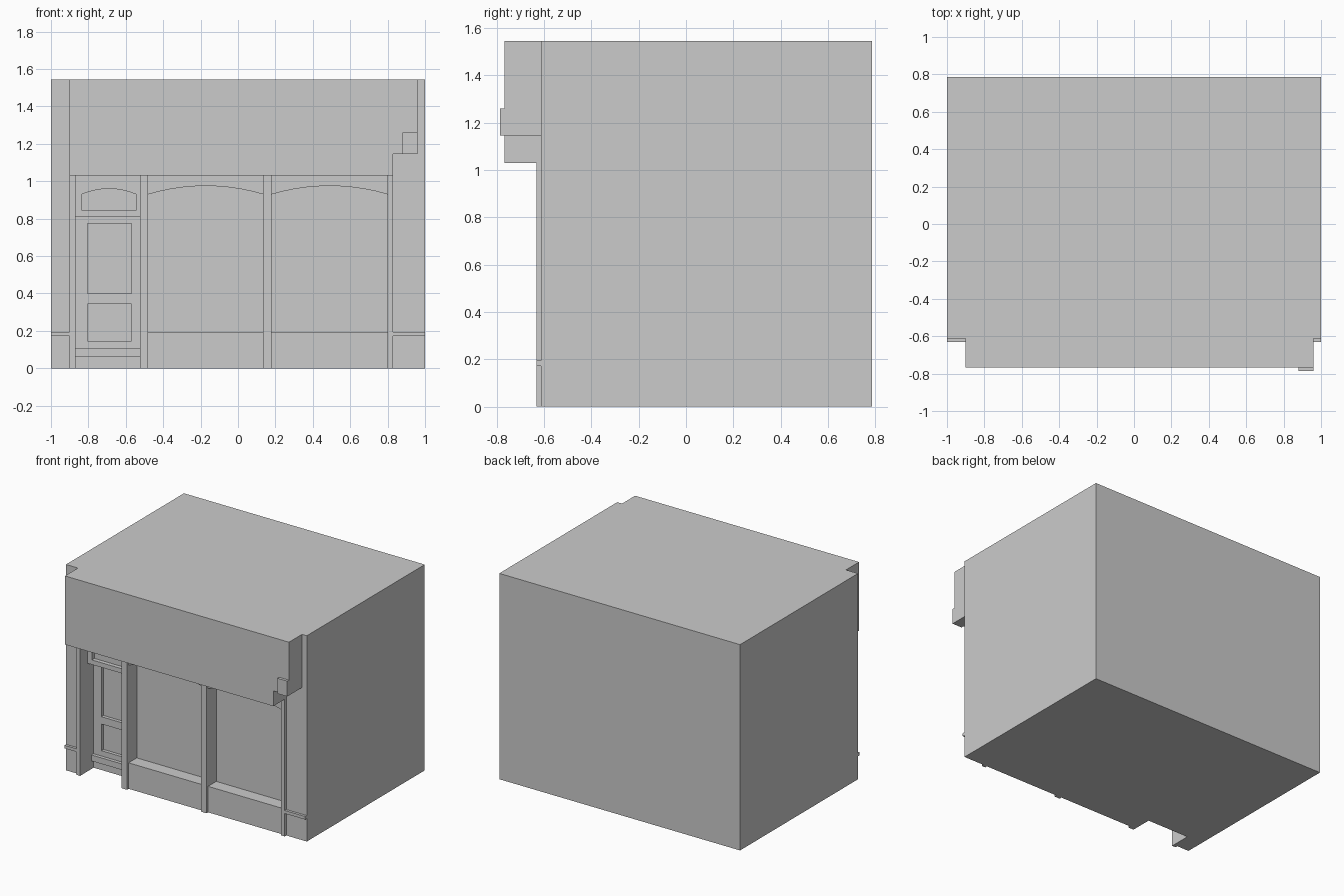
import bpy
import bmesh
import math

cube = bpy.data.objects.get("Cube")
if cube:
    bpy.data.objects.remove(cube, do_unlink=True)

# One plain grey for the whole building
GREY = (0.6, 0.6, 0.6, 1.0)
grey = bpy.data.materials.new("plain grey")
grey.use_nodes = True
grey.diffuse_color = GREY
grey.node_tree.nodes["Principled BSDF"].inputs["Base Color"].default_value = GREY

WALL, PILASTER, SIGN, BACK = -0.612, -0.631, -0.767, 0.787
PANE, DOOR, TRANSOM = -0.515, -0.47, -0.54
TOP, SIGN_BASE, STEP = 1.545, 1.03, 1.145


def prism(name, outline, y0, y1):
    """Extrude an outline of (x, z) points along y."""
    bm = bmesh.new()
    face = bm.faces.new([bm.verts.new((x, y0, z)) for x, z in outline])
    new = bmesh.ops.extrude_face_region(bm, geom=[face])["geom"]
    verts = [v for v in new if isinstance(v, bmesh.types.BMVert)]
    bmesh.ops.translate(bm, verts=verts, vec=(0, y1 - y0, 0))
    bmesh.ops.recalc_face_normals(bm, faces=bm.faces)
    mesh = bpy.data.meshes.new(name)
    bm.to_mesh(mesh)
    bm.free()
    mesh.materials.append(grey)
    obj = bpy.data.objects.new(name, mesh)
    bpy.context.collection.objects.link(obj)
    return obj


def rect(x0, x1, z0, z1):
    return [(x0, z0), (x1, z0), (x1, z1), (x0, z1)]


def arched(x0, x1, z0, spring, peak, steps=10):
    """Rectangle with a shallow circular arch on top."""
    half, rise = (x1 - x0) / 2, peak - spring
    radius = (half * half + rise * rise) / (2 * rise)
    sweep = math.asin(half / radius)
    pts = [(x0, z0), (x1, z0)]
    for i in range(steps + 1):
        a = sweep * (1 - 2 * i / steps)
        pts.append(((x0 + x1) / 2 + radius * math.sin(a),
                    peak - radius + radius * math.cos(a)))
    return pts


def cut(target, name, outline, depth_y):
    """Recess an outline into the front of the target."""
    cutter = prism(name + "_cutter", outline, -1.0, depth_y)
    mod = target.modifiers.new(name, 'BOOLEAN')
    mod.operation, mod.solver, mod.object = 'DIFFERENCE', 'EXACT', cutter
    bpy.context.view_layer.objects.active = target
    bpy.ops.object.modifier_apply(modifier=name)
    bpy.data.objects.remove(cutter, do_unlink=True)


# Main block with the door bay, door panels and shop windows recessed
body = prism("building_body", rect(-1, 1, 0, TOP), WALL, BACK)
cut(body, "door_bay", rect(-0.87, -0.525, -0.1, SIGN_BASE), DOOR)
for z0, z1 in ((0.145, 0.345), (0.40, 0.775)):
    cut(body, "door_panel", rect(-0.805, -0.57, z0, z1), DOOR + 0.025)
for x0, x1 in ((-0.48, 0.135), (0.18, 0.80)):
    cut(body, "shop_window", arched(x0, x1, 0.195, 0.93, 0.975), PANE)

# Transom above the door, and the weather board at its foot
transom = prism("door_transom", rect(-0.87, -0.525, 0.81, SIGN_BASE), TRANSOM, DOOR)
cut(transom, "transom_light", arched(-0.835, -0.545, 0.845, 0.93, 0.96), TRANSOM + 0.03)
prism("door_weather_board", rect(-0.87, -0.525, 0.06, 0.105), DOOR - 0.025, DOOR)

# Pilasters between the bays
for i, (x0, x1) in enumerate(((-0.90, -0.87), (-0.525, -0.48), (0.135, 0.18), (0.80, 0.83))):
    prism(f"pilaster_{i + 1}", rect(x0, x1, 0, SIGN_BASE), PILASTER, WALL)

# Plinth mouldings on the end piers
prism("right_plinth_moulding", rect(-1, -0.90, 0.172, 0.195), PILASTER, WALL)
prism("left_plinth_moulding", rect(0.83, 1, 0.172, 0.195), PILASTER, WALL)

# Overhanging fascia, stepped at its lower left corner, with a small bracket
prism("fascia", [(-0.90, SIGN_BASE), (0.83, SIGN_BASE), (0.83, STEP),
                 (0.96, STEP), (0.96, TOP), (-0.90, TOP)], SIGN, WALL)
prism("fascia_bracket", rect(0.88, 0.96, STEP, 1.26), -BACK, SIGN)
